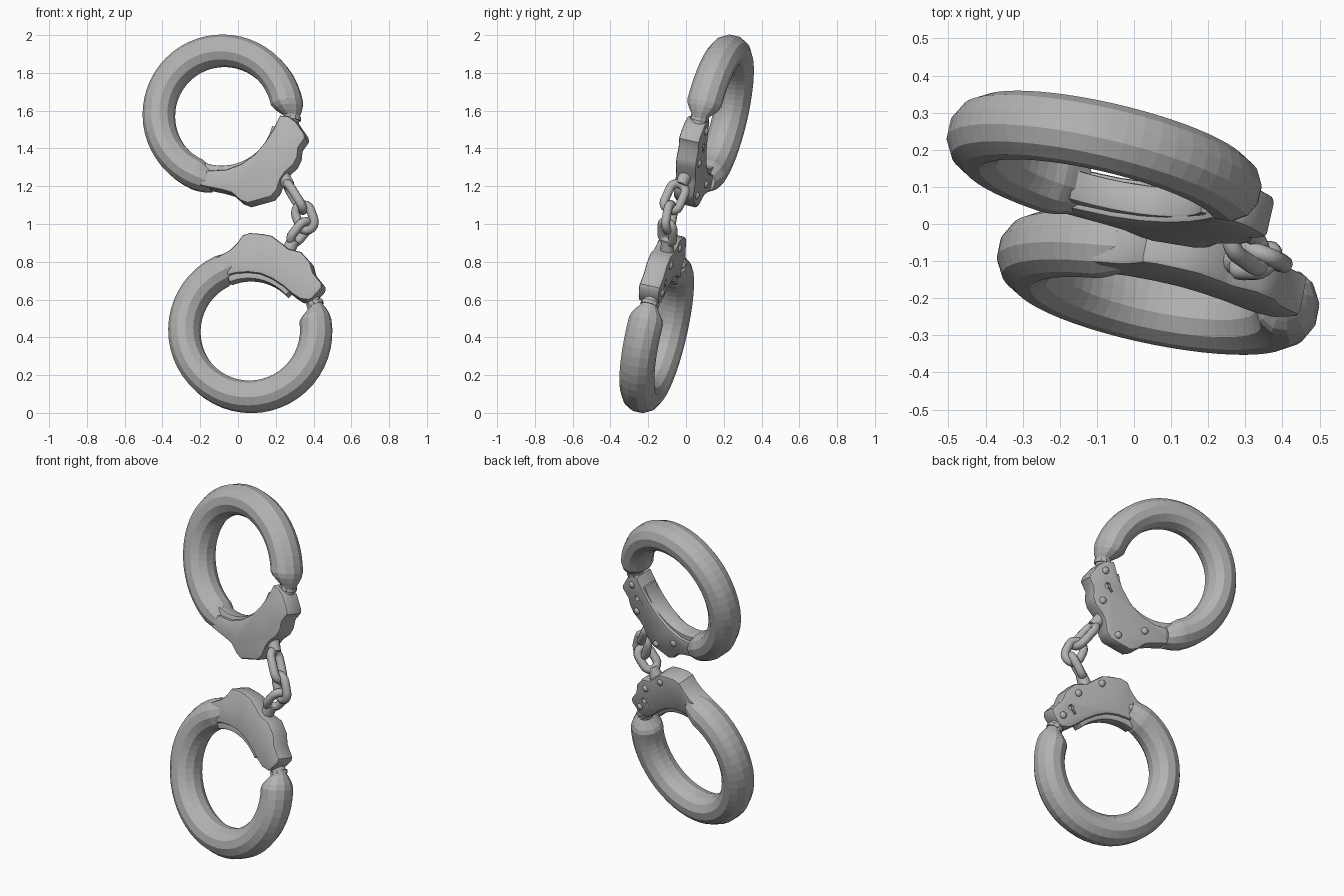
import bpy, bmesh
from math import cos, sin, pi, radians
from mathutils import Matrix, Vector

cube = bpy.data.objects.get("Cube")
if cube:
    bpy.data.objects.remove(cube)

steel = bpy.data.materials.new("grey steel")
steel.use_nodes = True
GREY = (0.45, 0.45, 0.45, 1)
steel.diffuse_color = GREY
steel.node_tree.nodes["Principled BSDF"].inputs["Base Color"].default_value = GREY


def finish(name, bm, matrix, smooth=None):
    bmesh.ops.recalc_face_normals(bm, faces=bm.faces)
    mesh = bpy.data.meshes.new(name)
    bm.to_mesh(mesh)
    bm.free()
    mesh.transform(matrix)
    mesh.materials.append(steel)
    obj = bpy.data.objects.new(name, mesh)
    bpy.context.collection.objects.link(obj)
    if smooth:
        bpy.ops.object.select_all(action='DESELECT')
        obj.select_set(True)
        bpy.context.view_layer.objects.active = obj
        bpy.ops.object.shade_smooth_by_angle(angle=radians(smooth))
    return obj


def sweep(name, frames, rr, ra, sides, matrix, closed=False, smooth=None):
    """Sweep an oval (radial rr, axial ra) along frames of (centre, direction, scale)."""
    bm = bmesh.new()
    loops = []
    for c, d, s in frames:
        loops.append([bm.verts.new((c[0] + d[0] * rr * s * cos(t), c[1] + d[1] * rr * s * cos(t),
                                    ra * s * sin(t)))
                      for t in (2 * pi * (k + 0.5) / sides for k in range(sides))])
    pairs = list(zip(loops, loops[1:]))
    if closed:
        pairs.append((loops[-1], loops[0]))
    else:
        bm.faces.new(loops[0])
        bm.faces.new(loops[-1])
    for p, q in pairs:
        for k in range(sides):
            j = (k + 1) % sides
            bm.faces.new((p[k], p[j], q[j], q[k]))
    return finish(name, bm, matrix, smooth)


def plate(name, outline, half, matrix, bevel):
    """Extrude a flat outline both ways and round its rims."""
    bm = bmesh.new()
    base = bm.faces.new([bm.verts.new((x, y, -half)) for x, y in outline])
    top = bmesh.ops.extrude_face_region(bm, geom=[base])["geom"]
    bmesh.ops.translate(bm, vec=(0, 0, 2 * half), verts=[v for v in top if isinstance(v, bmesh.types.BMVert)])
    rims = [e for e in bm.edges if abs(e.verts[0].co.z - e.verts[1].co.z) < half]
    bmesh.ops.bevel(bm, geom=rims, offset=bevel, segments=2, profile=0.5, affect='EDGES')
    return finish(name, bm, matrix, 35)


def arc(radius, a0, a1, n):
    return [(radius * cos(radians(a0 + (a1 - a0) * i / n)),
             radius * sin(radians(a0 + (a1 - a0) * i / n))) for i in range(n + 1)]


def cut_keyhole(body, spot, half, matrix):
    """Cut a round hole with a slot into the back of the lock body."""
    bm = bmesh.new()
    x, y = spot
    bmesh.ops.create_cone(bm, cap_ends=True, segments=12, radius1=0.016, radius2=0.016, depth=0.05,
                          matrix=Matrix.Translation((x, y, -half)))
    hole = finish("keyhole_cutter", bm, matrix)
    bm = bmesh.new()
    bmesh.ops.create_cube(bm, matrix=Matrix.Translation((x - 0.014, y - 0.014, -half))
                          @ Matrix.Rotation(radians(45), 4, 'Z') @ Matrix.Diagonal((0.045, 0.014, 0.046, 1)))
    slot = finish("slot_cutter", bm, matrix)
    for cutter in (hole, slot):
        cutter.hide_render = True
        mod = body.modifiers.new("keyhole", 'BOOLEAN')
        mod.operation, mod.object, mod.solver = 'DIFFERENCE', cutter, 'EXACT'
    baked = bpy.data.meshes.new_from_object(body.evaluated_get(bpy.context.evaluated_depsgraph_get()))
    body.modifiers.clear()
    body.data = baked
    for cutter in (hole, slot):
        bpy.data.objects.remove(cutter)


def cuff(label, centre, lean, radius, start, end, tip, outline, inner, ledge, rivets, keyhole):
    a, b = lean
    n = Vector((a, -1, b)).normalized()
    frame = Matrix(((1, 0, n.x, centre[0]), (a, b, n.y, centre[1]), (0, 1, n.z, centre[2]), (0, 0, 0, 1)))

    # Round ring arm: one end tapers to a tongue, the other sinks into the body
    count = 36
    stops = [(start + (end - start) * i / count, 1) for i in range(count + 1)]
    tongue = [(4, 0.9), (8, 0.7), (11, 0.52), (18, 0.42), (23, 0.42)]
    sunk = [(4, 0.95), (9, 0.85), (15, 0.7)]
    before, after = (tongue, sunk) if tip == "start" else (sunk, tongue)
    stops = [(start - d, s) for d, s in reversed(before)] + stops + [(end + d, s) for d, s in after]
    frames = []
    for deg, s in stops:
        d = Vector((cos(radians(deg)), sin(radians(deg))))
        frames.append((d * (radius + 0.04 * (1 - s)), d, s))
    sweep(label + "_ring", frames, 0.084, 0.093, 12, frame)

    # Collar lip at the tongue
    pivot = start - 13.5 if tip == "start" else end + 13.5
    d = Vector((cos(radians(pivot)), sin(radians(pivot))))
    t = Vector((-d.y, d.x)) * 0.01
    sweep(label + "_collar", [(d * (radius + 0.022) + t * k, d, 1) for k in (-1, 1)],
          0.046, 0.05, 10, frame)

    # Lock body with a core ledge along the inner curve, set slightly forward
    half = 0.058
    frame = frame @ Matrix.Translation((0, 0, 0.012))
    body = plate(label + "_lock_body", [(x - centre[0], z - centre[2]) for x, z in outline],
                 half, frame, 0.015)
    plate(label + "_core", arc(inner, *ledge, 14) + arc(0.345, ledge[1], ledge[0], 14), 0.042, frame, 0.008)

    # Rivets on the back
    for i, (x, z) in enumerate(rivets):
        bm = bmesh.new()
        bmesh.ops.create_uvsphere(bm, u_segments=12, v_segments=8, radius=0.02)
        place = Matrix.Translation((x - centre[0], z - centre[2], -half)) @ Matrix.Diagonal((1, 1, 0.7, 1))
        finish(f"{label}_rivet_{i + 1}", bm, frame @ place, 60)
    cut_keyhole(body, (keyhole[0] - centre[0], keyhole[1] - centre[2]), half, frame)


cuff("upper", (-0.077, 0.158, 1.575), (-0.225, 0.225), 0.342, 11, 246, "start",
     [(-0.19, 1.19), (-0.07, 1.165), (-0.02, 1.15), (0.025, 1.11), (0.065, 1.095), (0.19, 1.13),
      (0.22, 1.165), (0.24, 1.225), (0.265, 1.26), (0.31, 1.3), (0.33, 1.34), (0.335, 1.39),
      (0.37, 1.44), (0.365, 1.465), (0.32, 1.53), (0.28, 1.558), (0.235, 1.562), (0.2, 1.49),
      (0.16, 1.425), (0.1, 1.355), (0.03, 1.305), (-0.05, 1.275), (-0.16, 1.27)],
     0.276, (-14, -108), [(0.28, 1.5), (0.27, 1.33), (0.15, 1.16), (0.0, 1.22)], (0.255, 1.42))

cuff("lower", (0.065, -0.155, 0.434), (-0.2, 0.225), 0.349, 116, 369, "end",
     [(0.385, 0.582), (0.405, 0.59), (0.455, 0.645), (0.458, 0.67), (0.41, 0.73), (0.395, 0.785),
      (0.345, 0.84), (0.28, 0.855), (0.25, 0.88), (0.19, 0.925), (0.14, 0.935), (0.075, 0.94),
      (0.035, 0.928), (0.01, 0.89), (-0.03, 0.85), (-0.1, 0.812), (-0.06, 0.71), (0.0, 0.725),
      (0.066, 0.73), (0.13, 0.722), (0.19, 0.697), (0.25, 0.658), (0.3, 0.615), (0.34, 0.588)],
     0.266, (112, 42), [(0.39, 0.645), (0.32, 0.79), (0.19, 0.88), (-0.01, 0.79)], (0.35, 0.7))


# Chain links, turned a quarter against each other
def link(name, p, q, facing, width):
    p, q = Vector(p), Vector(q)
    along = (q - p).normalized()
    normal = Vector(facing)
    normal = (normal - along * normal.dot(along)).normalized()
    side = along.cross(normal)
    straight = (q - p).length / 2 - width
    m = Matrix((side, along, normal)).transposed().to_4x4()
    m.translation = (p + q) / 2
    frames = []
    for lift, base in ((straight, 0), (-straight, pi)):
        for i in range(9):
            d = (cos(base + pi * i / 8), sin(base + pi * i / 8))
            frames.append(((d[0] * width, d[1] * width + lift), d, 1))
    sweep(name, frames, 0.024, 0.024, 10, m, closed=True, smooth=50)


link("chain_link_upper", (0.26, -0.03, 1.21), (0.345, -0.09, 1.075), (1, 0.1, 0.3), 0.042)
link("chain_link_middle", (0.33, -0.075, 1.1), (0.378, -0.1, 0.97), (0.35, 1, 0), 0.044)
link("chain_link_lower", (0.37, -0.097, 1.01), (0.285, -0.1, 0.905), (0.8, -0.5, 0), 0.038)


# Swivel posts joining the chain to the lock bodies
def post(name, p, q):
    p, q = Vector(p), Vector(q)
    bm = bmesh.new()
    bmesh.ops.create_cone(bm, cap_ends=True, segments=14, radius1=0.038, radius2=0.032, depth=(q - p).length)
    m = (q - p).to_track_quat('Z', 'Y').to_matrix().to_4x4()
    m.translation = (p + q) / 2
    finish(name, bm, m, 40)


post("upper_swivel", (0.225, 0.005, 1.27), (0.27, -0.028, 1.203))
post("lower_swivel", (0.262, -0.1, 0.85), (0.294, -0.1, 0.915))
